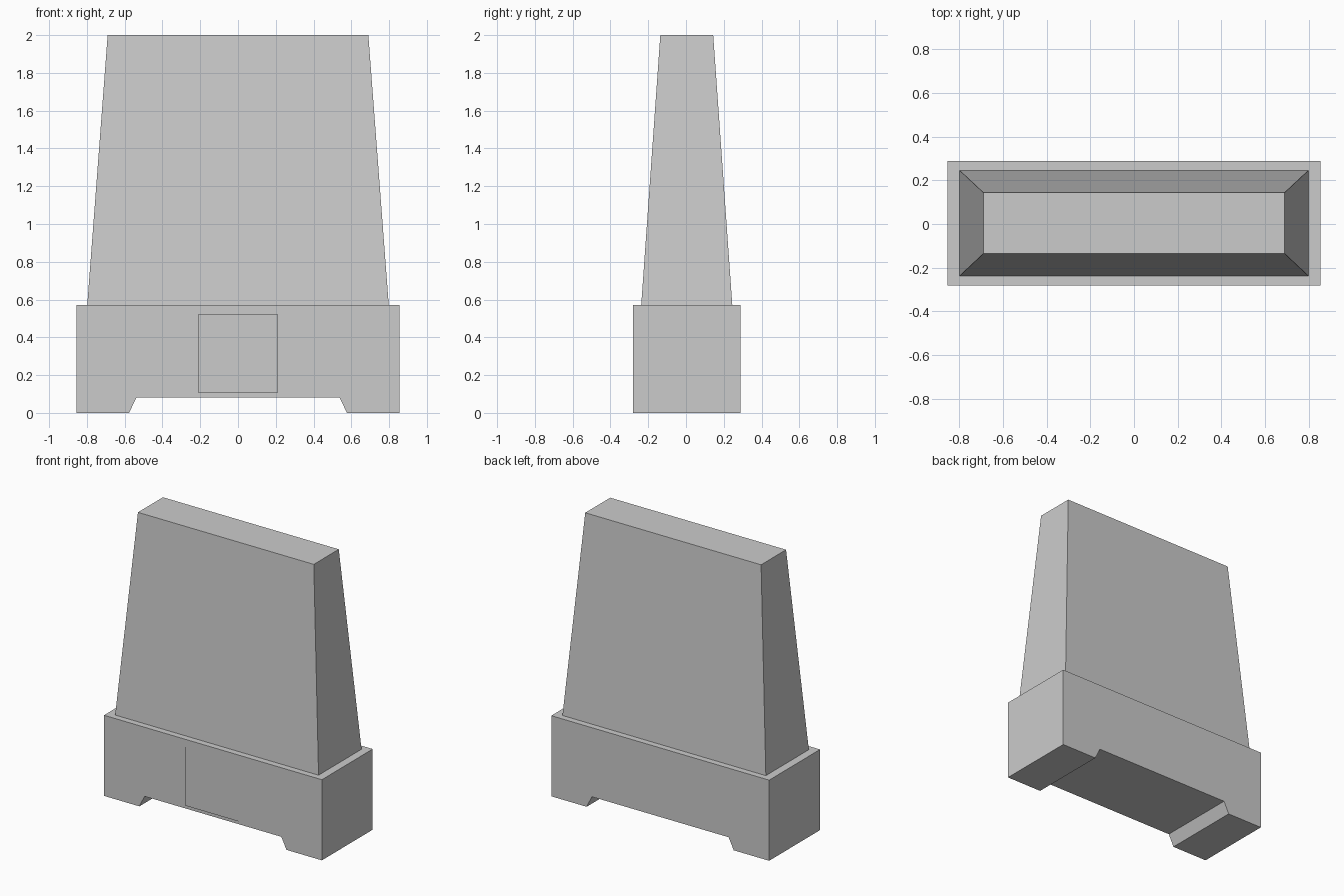
import bpy, bmesh

if "Cube" in bpy.data.objects:
    bpy.data.objects.remove(bpy.data.objects["Cube"])

Y_MID = 0.004  # stone sits slightly back, as the plaque stands proud at the front


def make_object(name, bm):
    bmesh.ops.recalc_face_normals(bm, faces=bm.faces)
    mesh = bpy.data.meshes.new(name)
    bm.to_mesh(mesh)
    bm.free()
    obj = bpy.data.objects.new(name, mesh)
    bpy.context.collection.objects.link(obj)
    return obj


# Base block: half profile mirrored in x, extruded front to back
half = [(0.855, 0.572), (0.855, 0), (0.577, 0), (0.537, 0.082)]
profile = half + [(-x, z) for x, z in reversed(half)]
bm = bmesh.new()
face = bm.faces.new([bm.verts.new((x, Y_MID - 0.285, z)) for x, z in profile])
ext = bmesh.ops.extrude_face_region(bm, geom=[face], use_keep_orig=True)
moved = [v for v in ext["geom"] if isinstance(v, bmesh.types.BMVert)]
bmesh.ops.translate(bm, verts=moved, vec=(0, 0.57, 0))
make_object("base", bm)

# Upright slab: box tapered towards the top
bm = bmesh.new()
bmesh.ops.create_cube(bm, size=2)
for v in bm.verts:
    hx, hy, z = (0.69, 0.14, 2.0) if v.co.z > 0 else (0.798, 0.241, 0.572)
    v.co = (v.co.x * hx, v.co.y * hy + Y_MID, z)
make_object("tapered_slab", bm)

# Plaque: thin flat sheet just in front of the base
bm = bmesh.new()
corners = [(-0.208, 0.106), (0.208, 0.106), (0.208, 0.524), (-0.208, 0.524)]
bm.faces.new([bm.verts.new((x, -0.289, z)) for x, z in corners])
make_object("front_plaque", bm)
